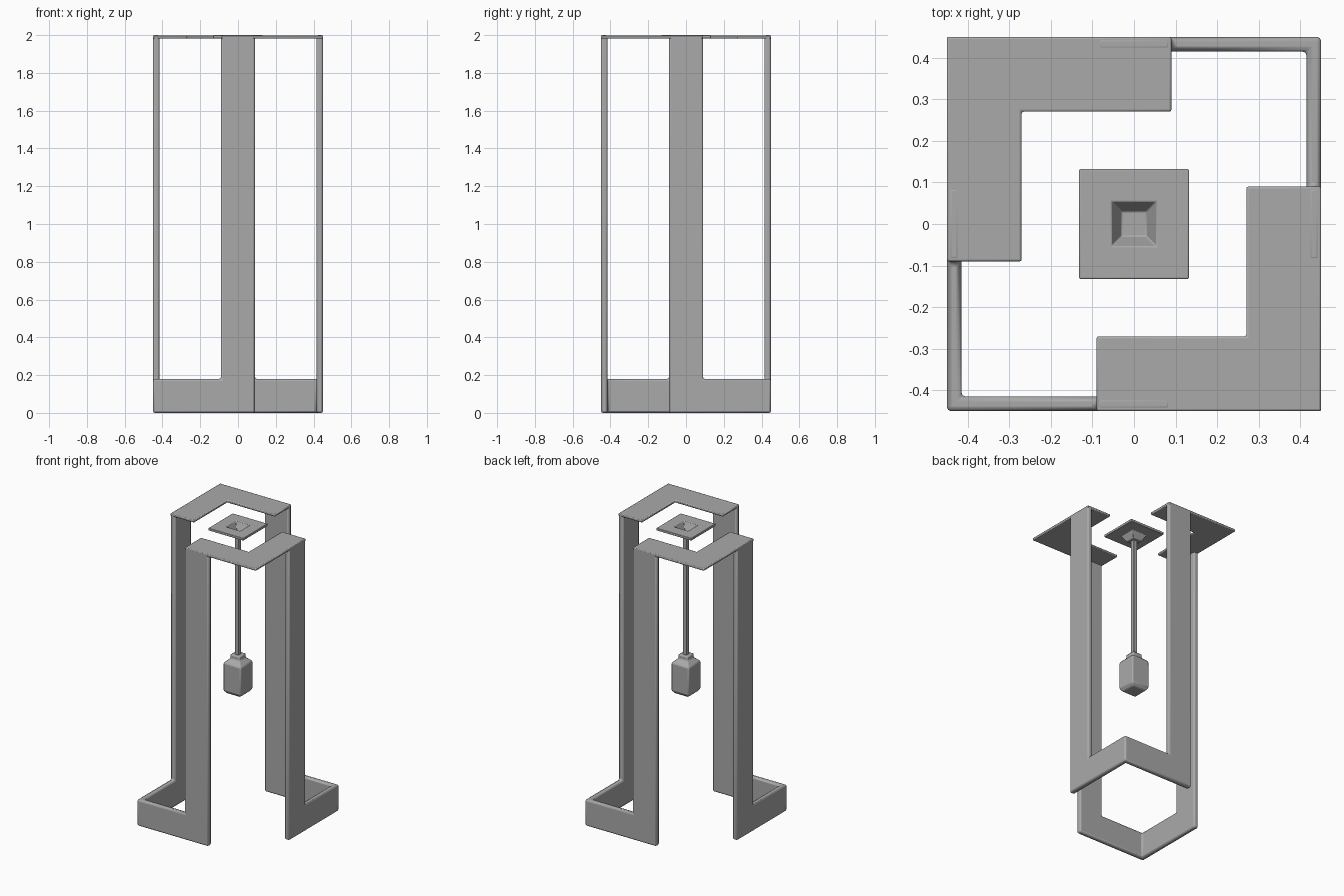
import bpy
import bmesh
import math

cube = bpy.data.objects.get("Cube")
if cube:
    bpy.data.objects.remove(cube, do_unlink=True)

# One grey metal for everything
grey = bpy.data.materials.new("grey metal")
grey.use_nodes = True
colour = (0.4, 0.4, 0.4, 1)
grey.diffuse_color = colour
grey.node_tree.nodes["Principled BSDF"].inputs["Base Color"].default_value = colour

HALF = 0.45      # half the footprint
POST = 0.09      # half the post width
WALL = 0.035     # sheet thickness
BAND = 0.18      # base band height
TOP = 2.0


def finish(name, bm, bevel, turn=0, segments=2):
    """Turn a bmesh into a bevelled, smooth-shaded object."""
    bmesh.ops.remove_doubles(bm, verts=bm.verts, dist=0.0001)
    bmesh.ops.recalc_face_normals(bm, faces=bm.faces)
    mesh = bpy.data.meshes.new(name)
    bm.to_mesh(mesh)
    bm.free()
    mesh.materials.append(grey)
    obj = bpy.data.objects.new(name, mesh)
    bpy.context.collection.objects.link(obj)
    obj.rotation_euler.z = turn
    if bevel:
        mod = obj.modifiers.new("soft edges", "BEVEL")
        mod.width = bevel
        mod.segments = segments
        mod.limit_method = "ANGLE"
        mod.angle_limit = math.radians(35)
    bpy.ops.object.select_all(action="DESELECT")
    obj.select_set(True)
    bpy.context.view_layer.objects.active = obj
    bpy.ops.object.shade_smooth_by_angle(angle=math.radians(30))
    return obj


def corner_frame(name, turn):
    """Two posts joined by a mitred base band around one corner."""
    bm = bmesh.new()
    profile = [(-HALF, 0), (POST, 0), (POST, TOP), (-POST, TOP), (-POST, BAND), (-HALF, BAND)]
    for swap in (False, True):
        rings = []
        for inset in (0, WALL):
            ring = []
            for x, z in profile:
                y = inset - HALF
                x = y if x == -HALF else x
                ring.append(bm.verts.new((y, x, z) if swap else (x, y, z)))
            bm.faces.new(ring)
            rings.append(ring)
        # Side walls, leaving the mitre open so both halves weld together
        outer, inner = rings
        for i in range(len(profile) - 1):
            bm.faces.new((outer[i], outer[i + 1], inner[i + 1], inner[i]))
    return finish(name, bm, 0.011, turn)


def top_plate(name, turn):
    """Thin L-shaped plate bridging two posts at a corner."""
    bm = bmesh.new()
    inner = HALF - 0.18
    outline = [(-HALF, HALF), (-HALF, -POST), (-inner, -POST),
               (-inner, inner), (POST, inner), (POST, HALF)]
    face = bm.faces.new([bm.verts.new((x, y, 1.982)) for x, y in outline])
    made = bmesh.ops.extrude_face_region(bm, geom=[face])["geom"]
    verts = [v for v in made if isinstance(v, bmesh.types.BMVert)]
    bmesh.ops.translate(bm, verts=verts, vec=(0, 0, 0.017))
    return finish(name, bm, 0.005, turn)


def square_loft(name, rings, bevel):
    """Loft through centred squares given as (half width, height)."""
    bm = bmesh.new()
    corners = [(-1, -1), (1, -1), (1, 1), (-1, 1)]
    loops = [[bm.verts.new((h * x, h * y, z)) for x, y in corners] for h, z in rings]
    for low, high in zip(loops, loops[1:]):
        for i in range(4):
            j = (i + 1) % 4
            bm.faces.new((low[i], low[j], high[j], high[i]))
    bm.faces.new(loops[0])
    bm.faces.new(loops[-1])
    return finish(name, bm, bevel)


# Two identical frames and two identical top plates, half a turn apart
for side, turn in (("front", 0), ("back", math.pi)):
    corner_frame(side + "_post_frame", turn)
    top_plate(("back" if side == "front" else "front") + "_top_plate", turn)

# Ceiling canopy with a funnel-shaped recess
square_loft("canopy", [(0.03, 1.95), (0.054, 2.0), (0.132, 2.0),
                       (0.132, 1.983), (0.058, 1.983), (0.034, 1.942)], 0.003)

# Hanging rod and the lamp on its end
square_loft("hanging_rod", [(0.0145, 1.1), (0.0145, 1.95)], 0.002)
square_loft("lamp_body", [(0.05, 0.86), (0.066, 0.88), (0.066, 1.07),
                          (0.036, 1.098), (0.036, 1.125)], 0.007)
